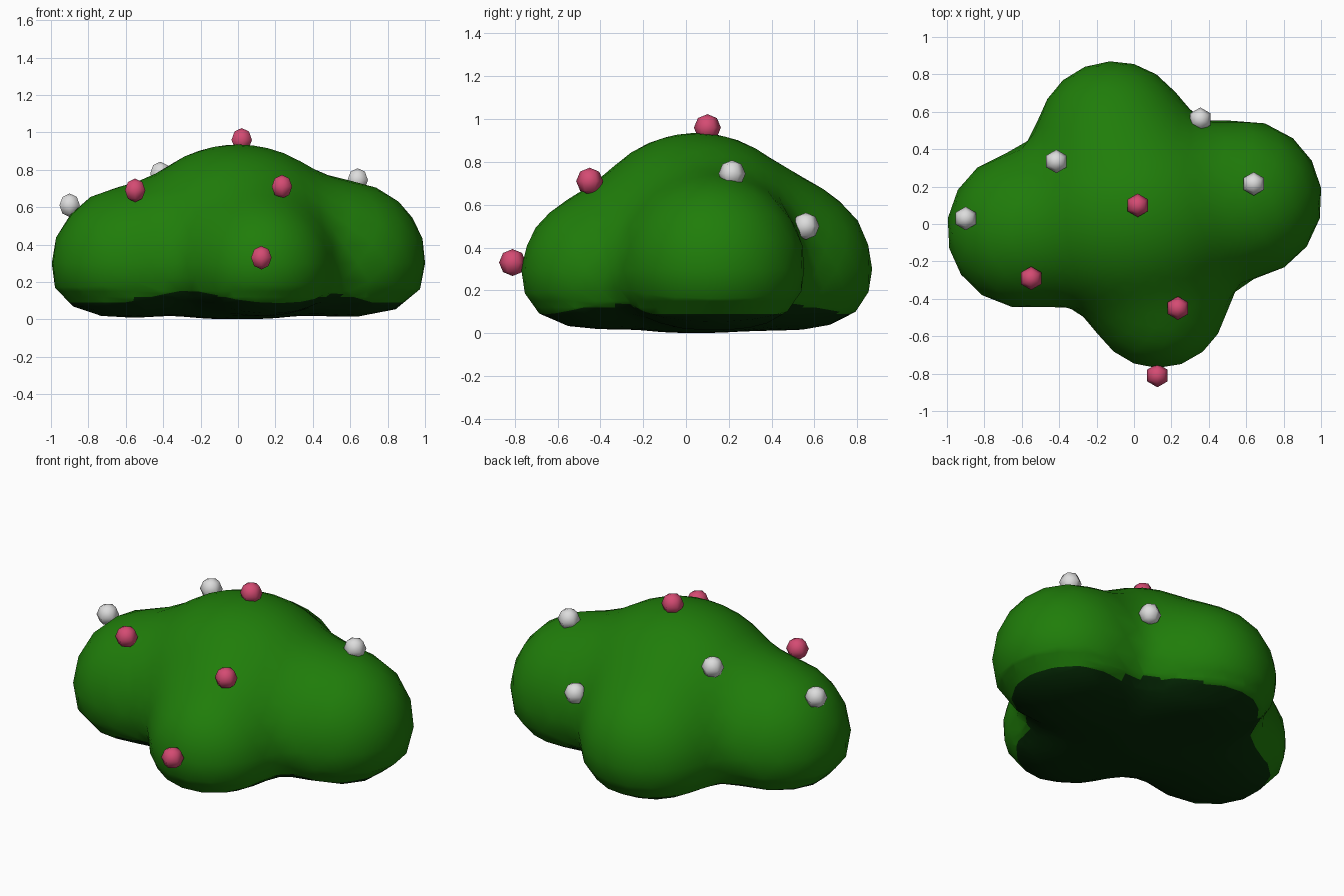
import bpy, bmesh
from mathutils import Vector

if "Cube" in bpy.data.objects:
    bpy.data.objects.remove(bpy.data.objects["Cube"])


def material(name, rgb):
    m = bpy.data.materials.new(name)
    m.diffuse_color = (*rgb, 1)
    m.use_nodes = True
    m.node_tree.nodes["Principled BSDF"].inputs["Base Color"].default_value = m.diffuse_color
    return m


leaf = material("leaf green", (0.014, 0.205, 0.003))
shade = material("dark underside green", (0.002, 0.026, 0.002))
pink = material("blossom pink", (0.66, 0.07, 0.17))
white = material("blossom white", (0.72, 0.72, 0.72))

# Lobes of the bush: centre, radius, stretch in x
LOBES = [((0, 0.05, 0.375), 0.56, 1.1),      # crown
         ((-0.58, -0.03, 0.29), 0.42, 1),    # left
         ((0.58, 0.13, 0.31), 0.425, 1),     # right
         ((-0.11, 0.46, 0.30), 0.41, 1),     # back
         ((0.13, -0.40, 0.28), 0.37, 1)]     # front
BLEND, FOOT = 0.16, 0.22


def bump(a, b, k):
    h = max(k - abs(a - b), 0) / k
    return h * h * k / 4


def distance(p):
    """Distance to the softly merged lobes, with a flat, rounded foot."""
    d = 10
    for c, r, sx in LOBES:
        q = p - Vector(c)
        q.x /= sx
        e = q.length - r
        d = min(d, e) - bump(d, e, BLEND)
    return max(d, -p.z) + bump(d, -p.z, FOOT)


def finish(bm, name, mats):
    for f in bm.faces:
        f.smooth = True
    me = bpy.data.meshes.new(name)
    bm.to_mesh(me)
    bm.free()
    for m in mats:
        me.materials.append(m)
    ob = bpy.data.objects.new(name, me)
    bpy.context.collection.objects.link(ob)
    return ob


# Bush: a sphere shrunk from outside onto the merged lobes
origin = Vector((0, 0.03, 0.3))
bm = bmesh.new()
bmesh.ops.create_icosphere(bm, subdivisions=4, radius=1)
for v in bm.verts:
    ray, t = v.co.normalized(), 1.5
    for _ in range(120):
        d = distance(origin + ray * t)
        if d < 0.0005:
            break
        t -= d
    v.co = origin + ray * t
# Dark band around the foot and underside, higher in the hollows between lobes
for z in (0.09, 0.12, 0.15):
    bmesh.ops.bisect_plane(bm, geom=bm.verts[:] + bm.edges[:] + bm.faces[:], dist=0.004,
                           plane_co=(0, 0, z), plane_no=(0, 0, 1))
for f in bm.faces:
    c = f.calc_center_median()
    limit = 0.09 + 0.25 * min(max(0.75 - c.xy.length, 0), 0.25)
    f.material_index = int(c.z < limit)
finish(bm, "bush", [leaf, shade])

# Blossoms: small six-sided balls
BLOSSOMS = {
    "pink_blossom": (pink, [(0.02, 0.10, 0.96), (-0.55, -0.29, 0.69),
                            (0.235, -0.45, 0.71), (0.125, -0.81, 0.33)]),
    "white_blossom": (white, [(-0.90, 0.03, 0.61), (-0.415, 0.335, 0.78),
                              (0.64, 0.215, 0.745), (0.355, 0.56, 0.50)])}
for name, (mat, spots) in BLOSSOMS.items():
    for spot in spots:
        bm = bmesh.new()
        bmesh.ops.create_uvsphere(bm, u_segments=6, v_segments=4, radius=0.063)
        finish(bm, name, [mat]).location = spot
